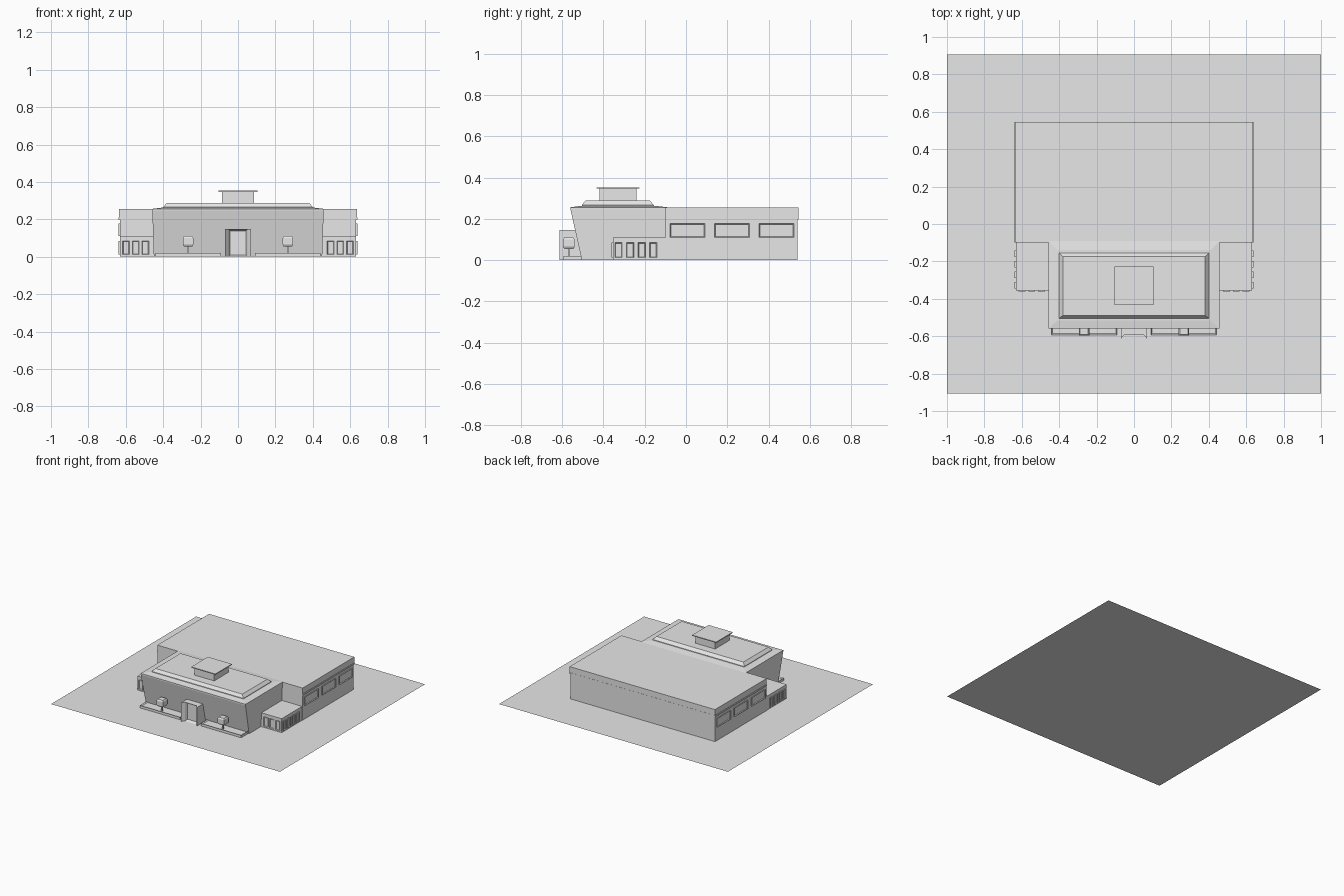
import bpy, bmesh

cube = bpy.data.objects.get("Cube")
if cube:
    bpy.data.objects.remove(cube, do_unlink=True)

grey = bpy.data.materials.new("plain grey")
grey.use_nodes = True
colour = (0.8, 0.8, 0.8, 1)
grey.diffuse_color = colour
grey.node_tree.nodes["Principled BSDF"].inputs["Base Color"].default_value = colour


def finish(name, bm):
    bmesh.ops.recalc_face_normals(bm, faces=bm.faces)
    mesh = bpy.data.meshes.new(name)
    bm.to_mesh(mesh)
    bm.free()
    mesh.materials.append(grey)
    obj = bpy.data.objects.new(name, mesh)
    bpy.context.collection.objects.link(obj)
    return obj


def loft(name, rings, recess=None, border=0.006, depth=0.006):
    """Stack outlines, each (points, z); optionally recess the faces pointing along recess."""
    bm = bmesh.new()
    loops = [[bm.verts.new((x, y, z)) for x, y in pts] for pts, z in rings]
    for low, high in zip(loops, loops[1:]):
        n = len(low)
        for i in range(n):
            j = (i + 1) % n
            bm.faces.new((low[i], low[j], high[j], high[i]))
    bm.faces.new(loops[0][::-1])
    bm.faces.new(loops[-1])
    bmesh.ops.recalc_face_normals(bm, faces=bm.faces)
    if recess:
        faces = [f for f in bm.faces if sum(a * b for a, b in zip(f.normal, recess)) > 0.95]
        bmesh.ops.inset_individual(bm, faces=faces, thickness=border, depth=-depth)
    return finish(name, bm)


def rect(x0, x1, y0, y1):
    return [(x0, y0), (x1, y0), (x1, y1), (x0, y1)]


def box(name, x0, x1, y0, y1, z0, z1, **kw):
    x0, x1 = sorted((x0, x1))
    return loft(name, [(rect(x0, x1, y0, y1), z0), (rect(x0, x1, y0, y1), z1)], **kw)


# Ground sheet
bm = bmesh.new()
bm.faces.new([bm.verts.new((x, y, 0)) for x, y in rect(-1, 1, -0.905, 0.905)])
finish("ground", bm)

# Rear hall with a thin ledge under the roof fascia
box("main_hall", -0.632, 0.632, -0.1, 0.54, 0, 0.2)
box("hall_ledge", -0.638, 0.638, -0.1, 0.546, 0.198, 0.21)
box("hall_fascia", -0.635, 0.635, -0.1, 0.545, 0.21, 0.256)

# Front block: leaning front wall, sloped rim, raised roof
loft("front_block", [
    (rect(-0.45, 0.45, -0.505, -0.09), 0),
    (rect(-0.458, 0.458, -0.56, -0.09), 0.246),
    (rect(-0.458, 0.458, -0.56, -0.09), 0.256),
    (rect(-0.41, 0.41, -0.515, -0.14), 0.262)])
loft("raised_roof", [
    (rect(-0.4, 0.4, -0.505, -0.155), 0.258),
    (rect(-0.4, 0.4, -0.505, -0.155), 0.266),
    (rect(-0.38, 0.38, -0.488, -0.175), 0.288)])

# Roof lantern with an overhanging cap
box("roof_lantern", -0.086, 0.086, -0.42, -0.24, 0.285, 0.347)
box("lantern_cap", -0.105, 0.105, -0.433, -0.226, 0.346, 0.353)

# Entrance porch with splayed front and recessed door
porch = [(-0.07, -0.613), (-0.05, -0.59), (0.05, -0.59), (0.07, -0.613),
         (0.07, -0.5), (-0.07, -0.5)]
loft("entrance_porch", [(porch, 0), (porch, 0.147)],
     recess=(0, -1, 0), border=0.012, depth=0.02)

for side, label in ((1, "left"), (-1, "right")):
    # Low side wing
    box(label + "_wing", side * 0.45, side * 0.63, -0.355, -0.09, 0, 0.11)
    for i in range(4):
        y = -0.345 + i * 0.056
        box(f"{label}_wing_side_window_{i + 1}", side * 0.625, side * 0.638,
            y, y + 0.036, 0.012, 0.085, recess=(side, 0, 0))
    for i in range(3):
        x = side * (0.495 + i * 0.052)
        box(f"{label}_wing_front_window_{i + 1}", x - 0.018, x + 0.018,
            -0.36, -0.35, 0.012, 0.085, recess=(0, -1, 0))

    # Long framed windows on the hall side
    for i in range(3):
        y = -0.078 + i * 0.216
        box(f"{label}_hall_window_{i + 1}", side * 0.625, side * 0.64,
            y, y + 0.17, 0.11, 0.178, recess=(side, 0, 0))

    # Planter bed and a small clipped tree
    box(label + "_planter", side * 0.09, side * 0.442, -0.593, -0.5, 0, 0.02,
        recess=(0, 0, 1), border=0.01, depth=0.008)
    x = side * 0.267
    box(label + "_tree_trunk", x - 0.005, x + 0.005, -0.573, -0.563, 0.01, 0.06)
    loft(label + "_tree_crown", [
        (rect(x - 0.022, x + 0.022, -0.59, -0.546), 0.055),
        (rect(x - 0.028, x + 0.028, -0.596, -0.54), 0.065),
        (rect(x - 0.028, x + 0.028, -0.596, -0.54), 0.1),
        (rect(x - 0.022, x + 0.022, -0.59, -0.546), 0.11)])
